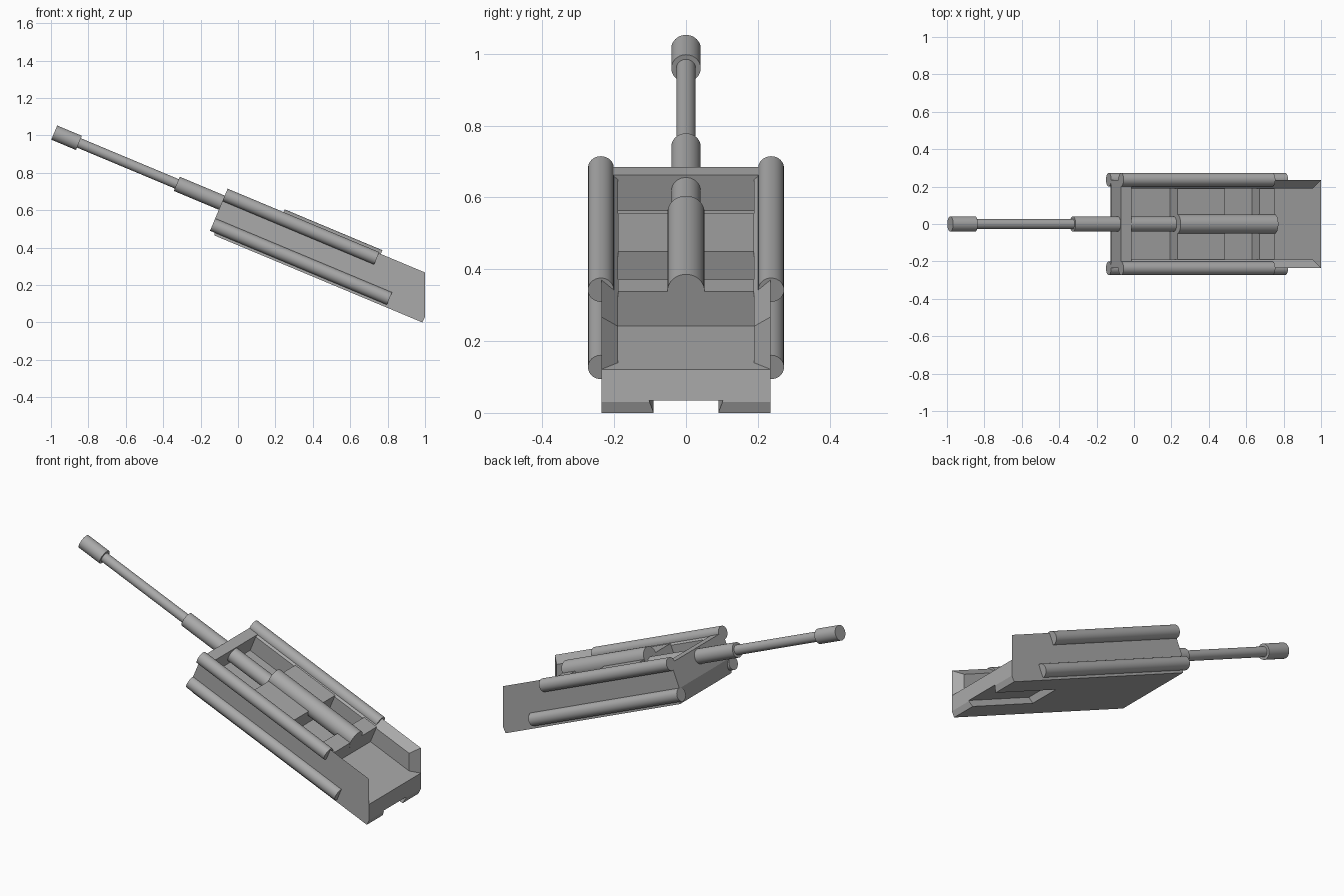
import bpy
import bmesh
import math
from mathutils import Matrix

cube = bpy.data.objects.get("Cube")
if cube:
    bpy.data.objects.remove(cube, do_unlink=True)

# Parts are laid out level (x along the gun, z up), then pitched about y
PITCH = math.radians(22.7)
C, S = math.cos(PITCH), math.sin(PITCH)
TILT = Matrix.Rotation(PITCH, 4, 'Y')

FRONT = -0.327     # front plane of cradle and rails
HALF = 0.235       # half width of the cradle
INNER = 0.19       # half width of the bay
FLOOR, DECK = 0.498, 0.602

steel = bpy.data.materials.new("grey steel")
steel.use_nodes = True
GREY = (0.4, 0.4, 0.4, 1)
steel.diffuse_color = GREY
steel.node_tree.nodes["Principled BSDF"].inputs["Base Color"].default_value = GREY


def finish(name, bm):
    """Turn a bmesh into a pitched, coloured object."""
    bmesh.ops.recalc_face_normals(bm, faces=bm.faces)
    mesh = bpy.data.meshes.new(name)
    bm.to_mesh(mesh)
    bm.free()
    mesh.materials.append(steel)
    ob = bpy.data.objects.new(name, mesh)
    ob.matrix_world = TILT
    bpy.context.scene.collection.objects.link(ob)
    return ob


def loft(name, start, end):
    """Solid between two matching polygons."""
    bm = bmesh.new()
    a = [bm.verts.new(p) for p in start]
    b = [bm.verts.new(p) for p in end]
    bm.faces.new(a)
    bm.faces.new(b)
    for i in range(len(a)):
        j = (i + 1) % len(a)
        bm.faces.new((a[i], a[j], b[j], b[i]))
    return finish(name, bm)


def block(name, x0, x1, z0, z1, half):
    corners = [(x0, z0), (x1, z0), (x1, z1), (x0, z1)]
    return loft(name, [(x, -half, z) for x, z in corners],
                [(x, half, z) for x, z in corners])


def tube(name, x0, x1, y, z, radius):
    """Smooth round bar along x with flat caps."""
    bm = bmesh.new()
    place = Matrix.Translation(((x0 + x1) / 2, y, z)) @ Matrix.Rotation(math.pi / 2, 4, 'Y')
    bmesh.ops.create_cone(bm, cap_ends=True, segments=40, radius1=radius,
                          radius2=radius, depth=x1 - x0, matrix=place)
    for face in bm.faces:
        face.smooth = len(face.verts) == 4
    return finish(name, bm)


def tail_x(world_x, z):
    """Level x of the upright rear plane at height z."""
    return (world_x - z * S) / C


# Cradle floor, with undercut nose and upright tail
outline = [(FRONT, FLOOR), (FRONT, 0.464), (-0.295, 0.38), (0.909, 0.38),
           (tail_x(1, 0.414), 0.414), (tail_x(1, FLOOR), FLOOR)]
floor = loft("cradle_floor", [(x, -HALF, z) for x, z in outline],
             [(x, HALF, z) for x, z in outline])

# Dovetail slot under the tail
slot = [(-0.088, 0.36), (0.088, 0.36), (0.09, 0.38), (0.103, 0.418),
        (-0.103, 0.418), (-0.09, 0.38)]
cutter = loft("slot_cutter", [(0.48, y, z) for y, z in slot],
              [(1.1, y, z) for y, z in slot])
cutter.hide_render = True
cutter.hide_set(True)
cutter.display_type = 'WIRE'
cut = floor.modifiers.new("slot", 'BOOLEAN')
cut.operation = 'DIFFERENCE'
cut.solver = 'EXACT'
cut.object = cutter

# Side walls with sloped tops and flared tails, plus the round rails
for side, label in ((1, "left"), (-1, "right")):
    section = [(HALF, FLOOR), (HALF, 0.632), (INNER, 0.592), (INNER, FLOOR)]
    loft(label + "_side_wall",
         [(FRONT, side * y, z) for y, z in section],
         [(tail_x(1 if y == HALF else 0.957, z), side * y, z) for y, z in section])
    tube(label + "_upper_rail", FRONT, 0.552, side * 0.237, 0.602, 0.036)
    tube(label + "_lower_rail", FRONT, 0.698, side * 0.237, 0.43, 0.036)

# Cross pieces in the bay
block("front_wall", FRONT, -0.269, FLOOR, 0.605, 0.204)
block("middle_deck", 0.0, 0.275, FLOOR, DECK, INNER)
block("rear_crossbar", 0.475, 0.562, FLOOR, DECK, INNER)

# Gun
tube("muzzle", -1.298, -1.155, 0, 0.557, 0.041)
tube("barrel", -1.16, -0.58, 0, 0.557, 0.027)
tube("barrel_sleeve", -0.588, 0.01, 0, 0.557, 0.041)
tube("breech", -0.003, 0.563, 0, 0.602, 0.052)
